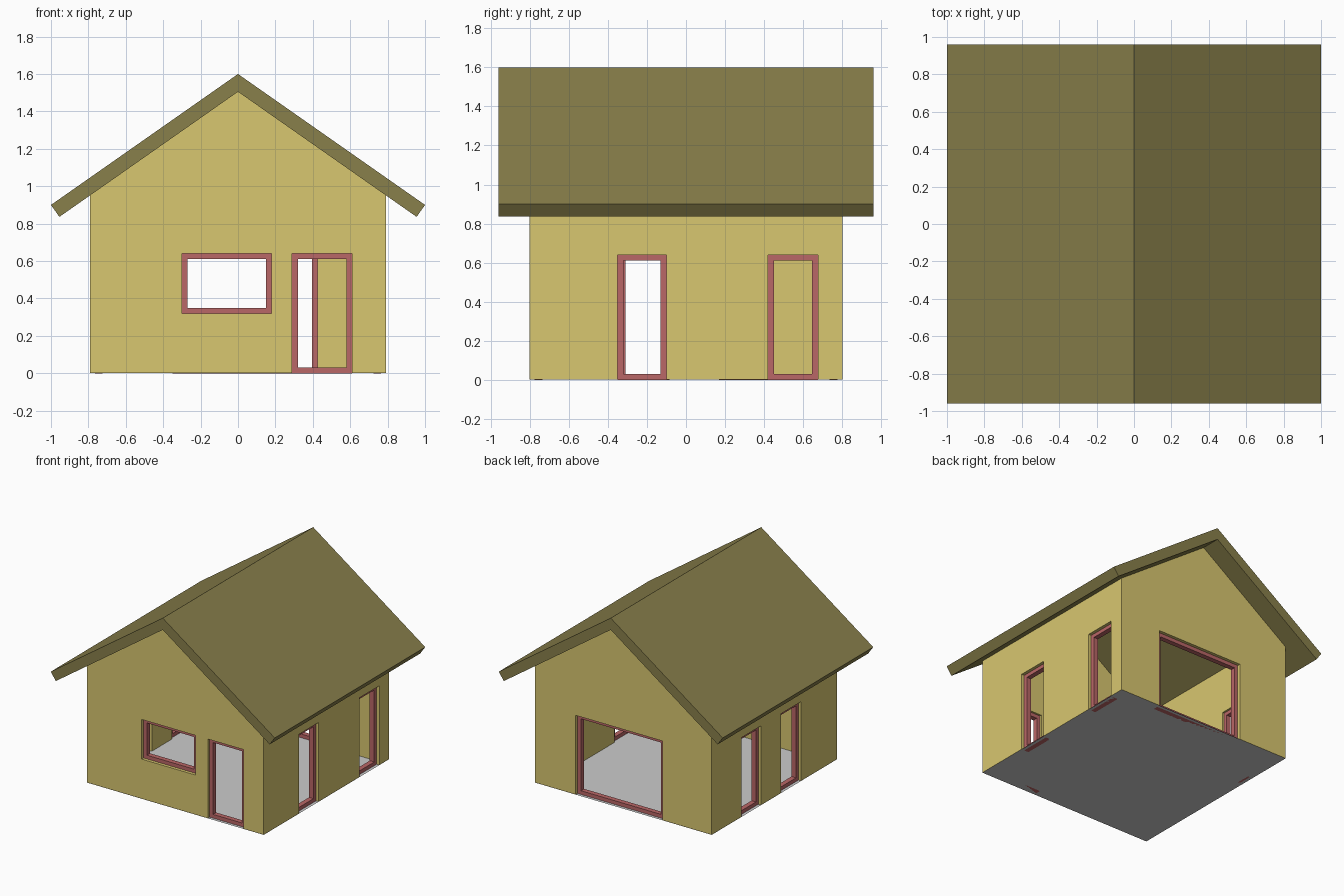
import bpy, bmesh
from mathutils import Vector

if "Cube" in bpy.data.objects:
    bpy.data.objects.remove(bpy.data.objects["Cube"])

W, D, T = 0.79, 0.80, 0.08      # half width, half depth, wall thickness
RECESS, FRAME_D, BAR = 0.025, 0.04, 0.03


def material(name, rgb):
    m = bpy.data.materials.new(name)
    m.diffuse_color = (*rgb, 1)
    m.use_nodes = True
    m.node_tree.nodes["Principled BSDF"].inputs["Base Color"].default_value = m.diffuse_color
    return m


WALL = material("wall_yellow", (0.69, 0.57, 0.16))
ROOF = material("roof_olive", (0.25, 0.215, 0.07))
FRAME = material("frame_red", (0.49, 0.135, 0.135))


def make(name, bm, mat=None):
    bmesh.ops.recalc_face_normals(bm, faces=bm.faces)
    me = bpy.data.meshes.new(name)
    bm.to_mesh(me)
    bm.free()
    ob = bpy.data.objects.new(name, me)
    bpy.context.collection.objects.link(ob)
    if mat:
        me.materials.append(mat)
    return ob


def prism(name, profile, half, mat):
    """Extrude an (x, z) profile along y."""
    bm = bmesh.new()
    f = bm.faces.new([bm.verts.new((x, -half, z)) for x, z in profile])
    r = bmesh.ops.extrude_face_region(bm, geom=[f])
    moved = [v for v in r["geom"] if isinstance(v, bmesh.types.BMVert)]
    bmesh.ops.translate(bm, verts=moved, vec=(0, 2 * half, 0))
    return make(name, bm, mat)


def add_box(bm, lo, hi):
    lo, hi = Vector(lo), Vector(hi)
    vs = bmesh.ops.create_cube(bm, size=1)["verts"]
    for v in vs:
        v.co = Vector([(lo[i] + hi[i]) / 2 + v.co[i] * (hi[i] - lo[i]) for i in range(3)])


def cut(target, lo, hi):
    bm = bmesh.new()
    add_box(bm, lo, hi)
    cutter = make("cutter", bm, WALL)
    cutter.hide_render = True
    mod = target.modifiers.new("cut", "BOOLEAN")
    mod.operation, mod.solver, mod.object = "DIFFERENCE", "EXACT", cutter
    bpy.context.view_layer.objects.active = target
    bpy.ops.object.modifier_apply(modifier=mod.name)
    bpy.data.objects.remove(cutter)


# Walls with gables, hollowed out
walls = prism("walls", [(-W, 0.001), (W, 0.001), (W, 1.505 - 0.7 * W),
                        (0, 1.505), (-W, 1.505 - 0.7 * W)], D, WALL)
cut(walls, (-W + T, -D + T, -1), (W - T, D - T, 3))

# Openings: name, axis of the wall normal, side, from, to, bottom, top
openings = [
    ("front_window", 1, -1, -0.30, 0.18, 0.32, 0.64),
    ("front_door", 1, -1, 0.29, 0.61, 0, 0.64),
    ("back_door", 1, 1, -0.35, 0.425, 0, 0.64),
    ("right_door_front", 0, 1, -0.35, -0.10, 0, 0.64),
    ("right_door_back", 0, 1, 0.42, 0.675, 0, 0.64),
    ("left_door_front", 0, -1, -0.34, -0.085, 0, 0.64),
    ("left_door_back", 0, -1, 0.17, 0.42, 0, 0.64),
]
for name, axis, side, a, b, z0, z1 in openings:
    face = D if axis else W

    def box_in_wall(u0, u1, w0, w1, d0, d1):
        n = sorted((side * (face - d0), side * (face - d1)))
        if axis:
            return (u0, n[0], w0), (u1, n[1], w1)
        return (n[0], u0, w0), (n[1], u1, w1)

    cut(walls, *box_in_wall(a, b, z0 if z0 else -0.05, z1, -0.05, T + 0.05))

    # Frame: square ring set back in the wall
    bm = bmesh.new()
    n = [side * (face - RECESS), side * (face - RECESS - FRAME_D)]
    rings = []
    for d in n:
        for k in (0, BAR):
            pts = [(a + k, z0 + k), (b - k, z0 + k), (b - k, z1 - k), (a + k, z1 - k)]
            rings.append([bm.verts.new((u, d, w) if axis else (d, u, w)) for u, w in pts])
    out0, in0, out1, in1 = rings
    for p, q in ((out0, in0), (in0, in1), (in1, out1), (out1, out0)):
        for i in range(4):
            j = (i + 1) % 4
            bm.faces.new((p[i], p[j], q[j], q[i]))
    make(name + "_frame", bm, FRAME)

# Roof slab
prism("roof", [(0, 1.6), (1, 0.9), (0.955, 0.836), (0, 1.505),
               (-0.955, 0.836), (-1, 0.9)], 0.96, ROOF)

# Floor
bm = bmesh.new()
bm.faces.new([bm.verts.new((x, y, 0)) for x, y in ((-W, -D), (W, -D), (W, D), (-W, D))])
make("floor", bm)
